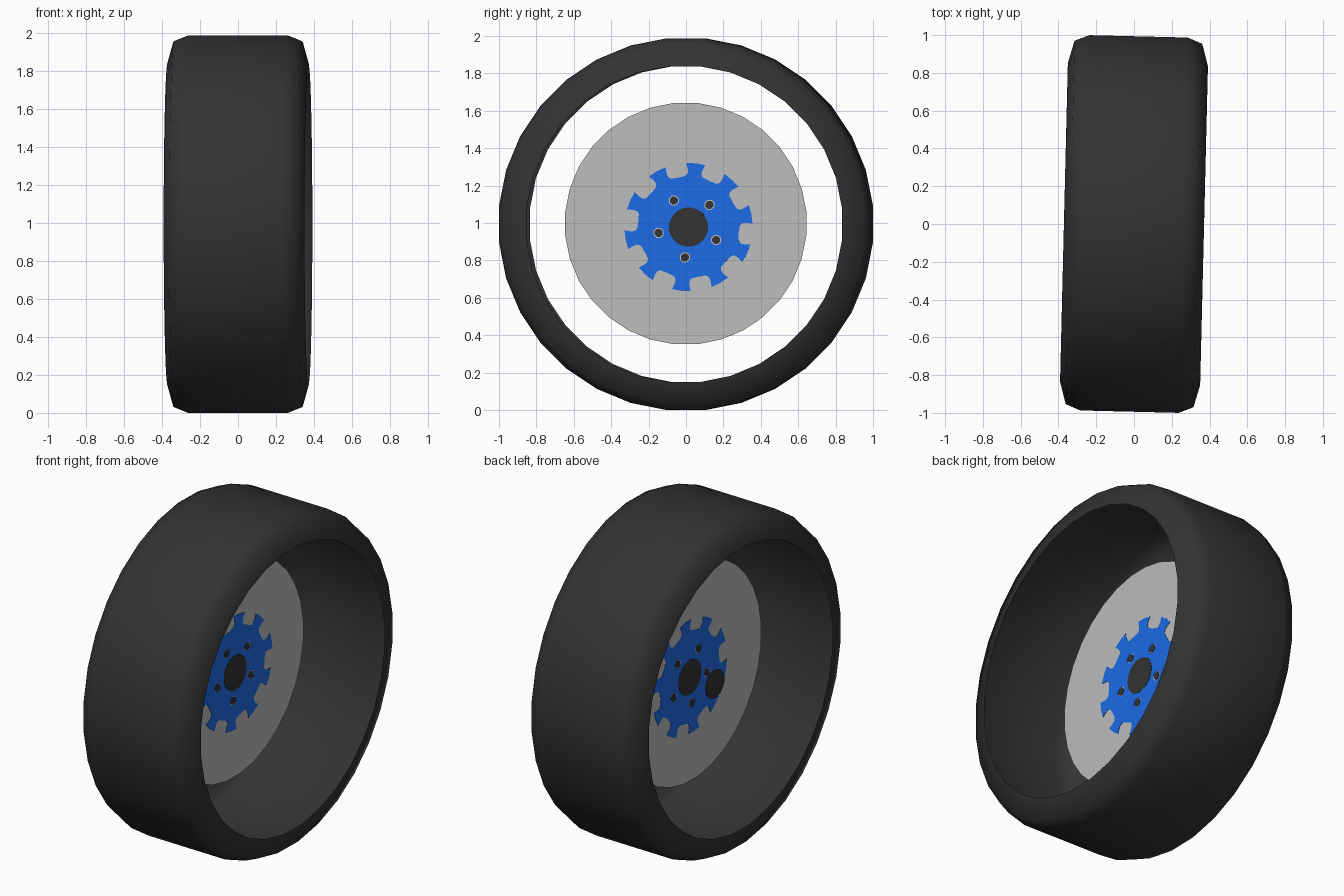
import bpy, bmesh, math
from mathutils import Matrix

if "Cube" in bpy.data.objects:
    bpy.data.objects.remove(bpy.data.objects["Cube"])

CZ = 0.9935                                          # wheel axis height
TILT = Matrix.Rotation(math.radians(-1.4), 4, 'Z')   # wheel is steered very slightly
# local x, y, z of a flat plate -> world y, z, x
STAND = Matrix(((0, 0, 1, 0), (1, 0, 0, 0), (0, 1, 0, 0), (0, 0, 0, 1)))


def material(name, r, g, b):
    m = bpy.data.materials.new(name)
    m.diffuse_color = (r, g, b, 1)
    m.use_nodes = True
    m.node_tree.nodes["Principled BSDF"].inputs["Base Color"].default_value = m.diffuse_color
    return m


black = material("black rubber", 0.033, 0.033, 0.033)
grey = material("light grey metal", 0.51, 0.51, 0.51)
blue = material("blue paint", 0.012, 0.147, 0.8)


def circle(r, n, cx=0, cy=0):
    return [(cx + r * math.cos(2 * math.pi * (i + .5) / n),
             cy + r * math.sin(2 * math.pi * (i + .5) / n)) for i in range(n)]


def plate(name, loops, x, y, z, thick, mat):
    """Flat filled plate facing x; loops inside the first one become holes."""
    cu = bpy.data.curves.new(name, 'CURVE')
    cu.dimensions = '2D'
    cu.fill_mode = 'BOTH'
    cu.extrude = thick / 2
    for pts in loops:
        s = cu.splines.new('POLY')
        s.points.add(len(pts) - 1)
        for p, (a, b) in zip(s.points, pts):
            p.co = (a, b, 0, 1)
        s.use_cyclic_u = True
    cu.materials.append(mat)
    ob = bpy.data.objects.new(name, cu)
    bpy.context.collection.objects.link(ob)
    ob.matrix_world = TILT @ Matrix.Translation((x, y, z)) @ STAND
    bpy.ops.object.select_all(action='DESELECT')
    ob.select_set(True)
    bpy.context.view_layer.objects.active = ob
    bpy.ops.object.convert(target='MESH')


# tyre: hollow shell, open profile (x, radius) revolved around the axle
N = 32
half = [(0.26, 0.9985), (0.338, 0.967), (0.371, 0.848)]
profile = [(-x, r) for x, r in reversed(half)] + half
bm = bmesh.new()
rings = []
for i in range(N):
    a = 2 * math.pi * (i + .5) / N
    rings.append([bm.verts.new((x, r * math.cos(a), r * math.sin(a))) for x, r in profile])
for i in range(N):
    p, q = rings[i], rings[(i + 1) % N]
    for j in range(len(profile) - 1):
        bm.faces.new((p[j], p[j + 1], q[j + 1], q[j]))
for f in bm.faces:                                   # normals point outward
    f.normal_update()
    c = f.calc_center_median()
    if f.normal.dot(c) < 0:
        f.normal_flip()
me = bpy.data.meshes.new("tyre")
bm.to_mesh(me)
bm.free()
me.materials.append(black)
tyre = bpy.data.objects.new("tyre", me)
bpy.context.collection.objects.link(tyre)
tyre.matrix_world = Matrix.Translation((0, 0, CZ)) @ TILT
bpy.ops.object.select_all(action='DESELECT')
tyre.select_set(True)
bpy.context.view_layer.objects.active = tyre
bpy.ops.object.shade_smooth_by_angle(angle=math.radians(60))

# grey wheel disc
DX, HY, HZ = -0.032, 0.013, 0.978
plate("wheel_disc", [circle(0.648, 32)], DX, -0.002, CZ + 0.003, 0.003, grey)

# blue toothed rotor: ten tooth tips with rounded square notches between them
R, TIP = 0.343, 0.051
START, STEP = math.radians(83.5), math.radians(36)
side = [(0.305, -0.058), (0.284, -0.054), (0.272, -0.04)]     # (radius, offset)
notch = side + [(0.27, 0)] + [(r, -o) for r, o in reversed(side)]
outline = []
for t in range(10):
    tooth = START + t * STEP
    for f in (-1, 0, 1):
        a = tooth + f * TIP / R
        outline.append((R * math.cos(a), R * math.sin(a)))
    c, s = math.cos(tooth + STEP / 2), math.sin(tooth + STEP / 2)
    outline += [(r * c - o * s, r * s + o * c) for r, o in notch]

bolts = [(0.163 * math.cos(a), 0.163 * math.sin(a))
         for a in (math.radians(119 + 72 * i) for i in range(5))]
plate("rotor", [outline] + [circle(0.029, 8, x, y) for x, y in bolts], DX, HY, HZ, 0.007, blue)

# wheel bolts and hub
for i, (x, y) in enumerate(bolts):
    plate(f"bolt_{i + 1}", [circle(0.023, 8, x, y)], DX, HY, HZ, 0.009, black)
plate("hub", [circle(0.105, 24)], DX, HY, HZ, 0.01, black)

# axle end cap on the inner side
plate("axle_cap", [circle(0.085, 16)], -0.205, HY, HZ + 0.007, 0.006, black)
